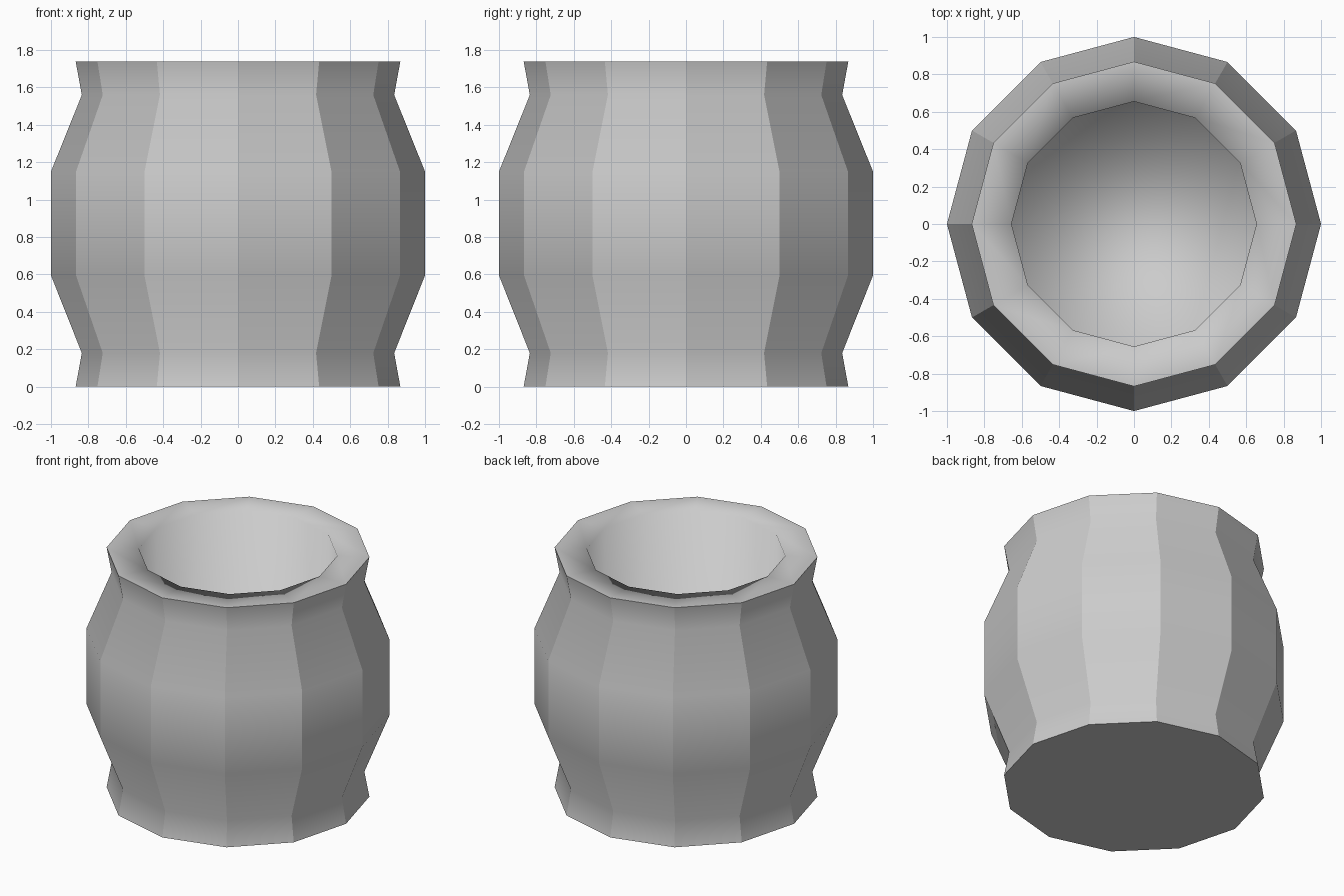
import bpy, bmesh
from math import cos, sin, pi

if "Cube" in bpy.data.objects:
    bpy.data.objects.remove(bpy.data.objects["Cube"])

SIDES = 12
# radius, height from the base up the outside, over the flat rim, down to the inner floor
PROFILE = [(0.868, 0.0), (0.835, 0.18), (1.0, 0.595), (1.0, 1.15),
           (0.835, 1.56), (0.868, 1.74), (0.655, 1.74), (0.655, 0.2)]
RIM = 5

bm = bmesh.new()
rings = [[bm.verts.new((r * cos(2 * pi * i / SIDES), r * sin(2 * pi * i / SIDES), z))
          for i in range(SIDES)] for r, z in PROFILE]

# walls: staves on the outside, flat rim, hollow inside
for lower, upper in zip(rings, rings[1:]):
    for i in range(SIDES):
        j = (i + 1) % SIDES
        bm.faces.new((lower[i], lower[j], upper[j], upper[i]))

# closed base and inner floor
bm.faces.new(rings[0][::-1])
bm.faces.new(rings[-1])

for f in bm.faces:
    f.smooth = True

# hard edges between staves and around the rim and base; the hollow stays smooth
for k, ring in enumerate(rings):
    for i in range(SIDES):
        if k < RIM:
            bm.edges.get((ring[i], rings[k + 1][i])).smooth = False
        if k in (0, RIM):
            bm.edges.get((ring[i], ring[(i + 1) % SIDES])).smooth = False

mesh = bpy.data.meshes.new("barrel_pot")
bm.to_mesh(mesh)
bm.free()
pot = bpy.data.objects.new("barrel_pot", mesh)
bpy.context.collection.objects.link(pot)
